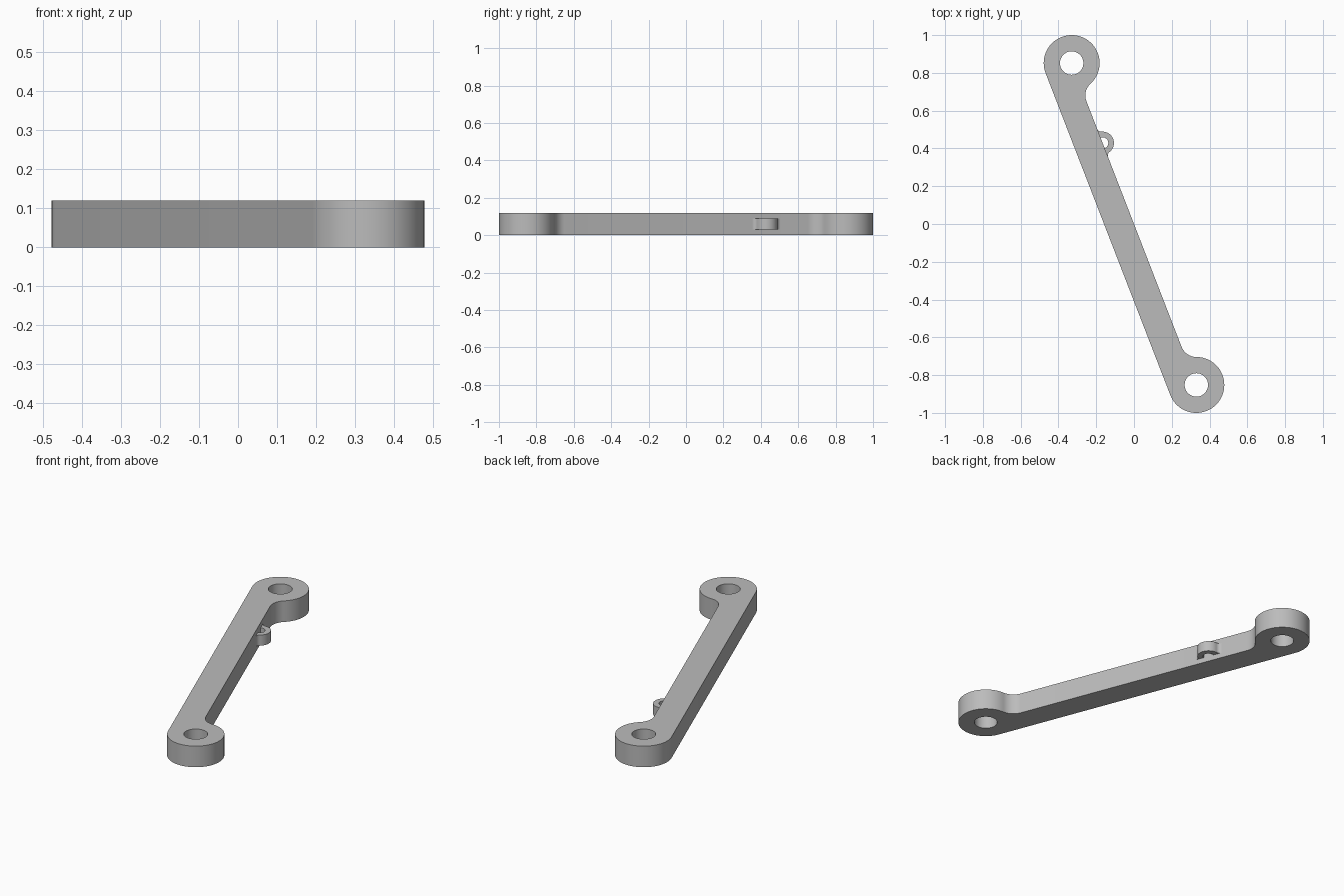
import bpy, bmesh, math
from mathutils import Matrix

cube = bpy.data.objects.get("Cube")
if cube:
    bpy.data.objects.remove(cube, do_unlink=True)

grey = bpy.data.materials.new("plain grey")
grey.use_nodes = True
colour = (0.5, 0.5, 0.5, 1)
grey.diffuse_color = colour
grey.node_tree.nodes["Principled BSDF"].inputs["Base Color"].default_value = colour

TILT = math.atan2(0.33, 0.852)      # lean of the arm in plan
REACH = math.hypot(0.33, 0.852)     # centre of the arm to each eye
EYE, HOLE, HEIGHT = 0.148, 0.062, 0.12


def arc(cx, cy, r, a0, a1, n):
    return [(cx + r * math.cos(a0 + (a1 - a0) * i / n),
             cy + r * math.sin(a0 + (a1 - a0) * i / n)) for i in range(n + 1)]


def mirrored(points):
    return [(x, -y) for x, y in reversed(points)]


def plate(name, loops, z0, z1):
    """Extrude closed outlines (first outer, then holes) between two heights."""
    bm = bmesh.new()
    edges = []
    for loop in loops:
        vs = [bm.verts.new((x, y, z0)) for x, y in loop]
        edges += [bm.edges.new((a, b)) for a, b in zip(vs, vs[1:] + vs[:1])]
    bmesh.ops.triangle_fill(bm, use_beauty=True, edges=edges)
    top = bmesh.ops.extrude_face_region(bm, geom=bm.faces[:], use_keep_orig=True)
    bmesh.ops.translate(bm, vec=(0, 0, z1 - z0),
                        verts=[g for g in top["geom"] if isinstance(g, bmesh.types.BMVert)])
    bmesh.ops.recalc_face_normals(bm, faces=bm.faces[:])
    bm.transform(Matrix.Rotation(TILT, 4, "Z"))
    mesh = bpy.data.meshes.new(name)
    bm.to_mesh(mesh)
    bm.free()
    mesh.materials.append(grey)
    obj = bpy.data.objects.new(name, mesh)
    bpy.context.collection.objects.link(obj)
    bpy.ops.object.select_all(action="DESELECT")
    obj.select_set(True)
    bpy.context.view_layer.objects.active = obj
    bpy.ops.object.shade_smooth_by_angle(angle=math.radians(30))


# Link arm: straight bar, offset to one side of two filleted eyes
fillet = 0.084
drop = math.sqrt((EYE + fillet) ** 2 - fillet ** 2)
upper = arc(fillet, REACH - drop, fillet, math.pi, math.atan2(drop, -fillet), 14)
upper += arc(0, REACH, EYE, math.atan2(-drop, fillet), math.pi, 56)[1:]
holes = [arc(0, s * REACH, HOLE, 0, math.tau, 48)[:-1] for s in (1, -1)]
plate("link_arm", [upper + mirrored(upper)] + holes, 0, HEIGHT)

# Small half-ring loop flared into the side of the bar
ring, inner, flare, along = 0.06, 0.03, 0.0233, 0.46
half = math.sqrt((ring + flare) ** 2 - flare ** 2)
foot = [(-0.01, -half)] + arc(flare, -half, flare, math.pi, math.atan2(half, -flare), 8)
outer = arc(0, 0, ring, math.atan2(-half, flare), math.atan2(half, flare), 28)[1:-1]
inside = arc(0, 0, inner, math.pi / 2, -math.pi / 2, 24)
outline = foot + outer + mirrored(foot) + [(-0.01, inner)] + inside + [(-0.01, -inner)]
plate("side_loop", [[(x, y + along) for x, y in outline]], 0.03, 0.09)
